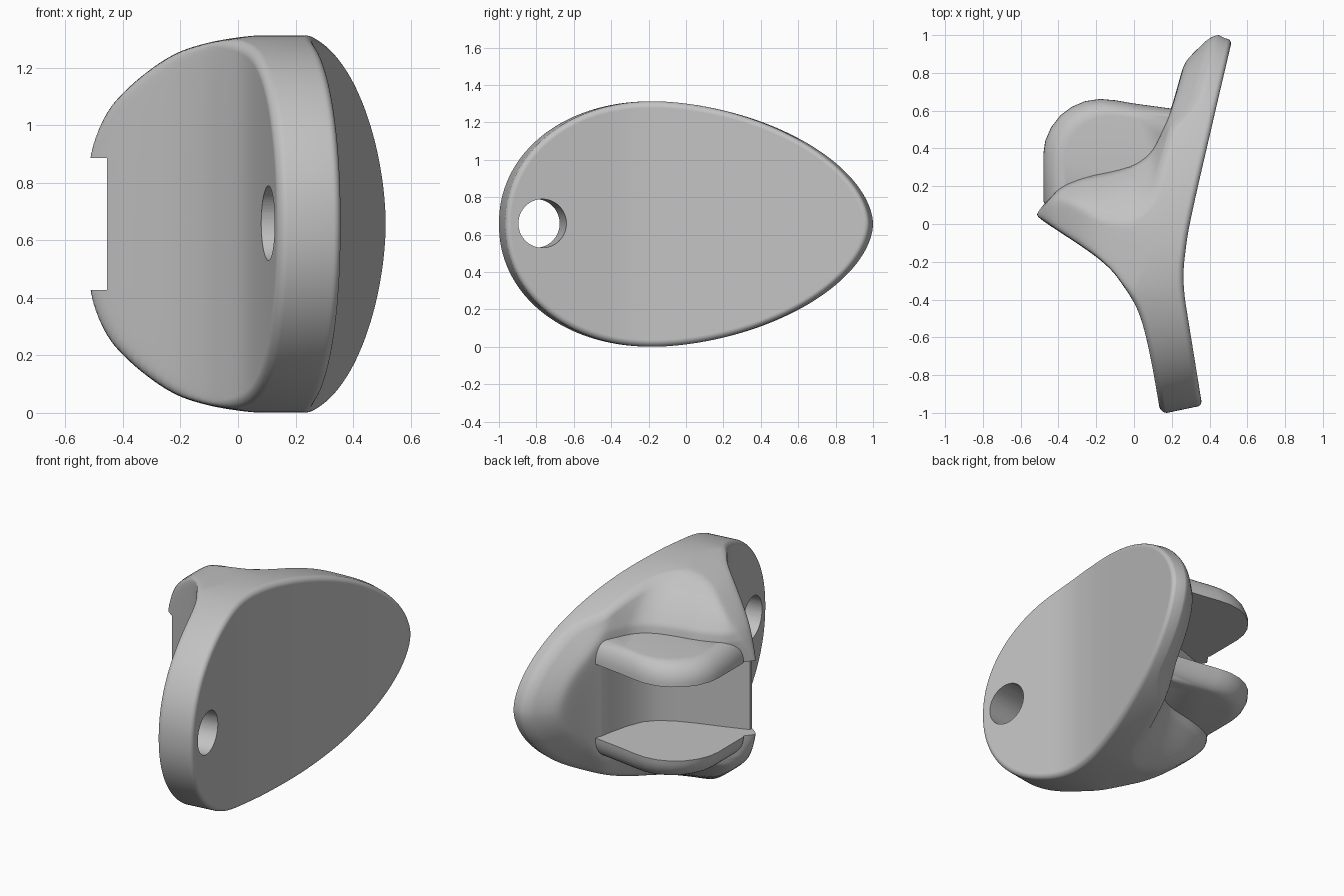
import bpy, bmesh, math
from mathutils import Matrix

cube = bpy.data.objects.get("Cube")
if cube:
    bpy.data.objects.remove(cube, do_unlink=True)

MID = 0.657          # height of the horizontal symmetry plane
SLOT = 0.23          # half height of the slot
FILLET = 0.035

grey = bpy.data.materials.new("satin grey")
grey.use_nodes = True
grey.diffuse_color = (0.54, 0.54, 0.54, 1)
grey.node_tree.nodes["Principled BSDF"].inputs["Base Color"].default_value = (0.54, 0.54, 0.54, 1)


def slope(points, i):
    (a, p), (b, q) = points[max(i - 1, 0)], points[min(i + 1, len(points) - 1)]
    return (q - p) / (b - a)


def interp(points, v):
    # smooth curve through the points
    if v <= points[0][0]:
        return points[0][1]
    for i, ((a, p), (b, q)) in enumerate(zip(points, points[1:])):
        if v <= b:
            w, s = b - a, (v - a) / (b - a)
            m, n = slope(points, i) * w, slope(points, i + 1) * w
            return p + s * (m + s * (3 * (q - p) - 2 * m - n + s * (m + n - 2 * (q - p))))
    return points[-1][1]


def smooth_max(a, b, k=0.03):
    return 0.5 * (a + b + math.sqrt((a - b) ** 2 + k * k)) - k * 0.1


def to_object(name, bm):
    bmesh.ops.recalc_face_normals(bm, faces=bm.faces)
    mesh = bpy.data.meshes.new(name)
    bm.to_mesh(mesh)
    bm.free()
    mesh.materials.append(grey)
    ob = bpy.data.objects.new(name, mesh)
    bpy.context.collection.objects.link(ob)
    return ob


def bridge(bm, a, b):
    for j in range(len(a)):
        k = (j + 1) % len(a)
        bm.faces.new((a[j], a[k], b[k], b[j]))


def stack(layers):
    # closed solid through a list of (profile, z) layers
    bm = bmesh.new()
    rows = [[bm.verts.new((x, y, z)) for x, y in profile] for profile, z in layers]
    for a, b in zip(rows, rows[1:]):
        bridge(bm, a, b)
    bm.faces.new(rows[0])
    bm.faces.new(rows[-1])
    return bm


def smooth(ob, angle):
    bpy.ops.object.select_all(action='DESELECT')
    ob.select_set(True)
    bpy.context.view_layer.objects.active = ob
    bpy.ops.object.shade_smooth_by_angle(angle=math.radians(angle))


# Plan profiles: (y, x) for the plate face, front slope and rear scoop
PLATE = [(-1, .367), (-.5, .286), (-.38, .268), (-.28, .262), (-.18, .268), (0, .295), (.5, .408), (1, .525)]
FRONT = [(-1, .148), (-.75, .104), (-.6, .072), (-.5, .044), (-.42, .01), (-.33, -.047),
         (-.24, -.117), (-.15, -.225), (.05, -.53)]
SCOOP = [(0, -.6), (.06, -.52), (.13, -.45), (.2, -.37), (.25, -.24), (.28, -.1), (.31, 0),
         (.37, .085), (.45, .135), (.61, .2), (.87, .27), (1, .3)]
# How far the scoop moves forward with distance from the symmetry plane
LEAN = [(.36, 0), (.42, .02), (.55, .14), (.65, .3)]
# Crown of the wedge: (distance from the symmetry plane, x)
CROWN = [(SLOT, -.53), (.365, -.465), (.435, -.415), (.525, -.315), (.595, -.205), (.63, -.1), (.65, 0), (.66, .08)]


def outline(angle):
    c, s = math.cos(angle), math.sin(angle)
    n, a = (1.8, 1.18) if c > 0 else (2.1, .82)
    return (math.copysign(a * abs(c) ** (2 / n), c),
            math.copysign(.656 * abs(s) ** (2 / n), s))


def fillet(e):
    return FILLET - math.sqrt(FILLET ** 2 - (FILLET - e) ** 2) if e < FILLET else 0


def rear_x(y, t, e):
    x = smooth_max(interp(FRONT, y), interp(CROWN, t))
    x = smooth_max(x, interp(SCOOP, y + interp(LEAN, t)))
    rim = interp(PLATE, y) - .11 - .85 * e - 3 * max(0, .7 - y) ** 2
    return smooth_max(x, rim) + fillet(e)


# Egg-shaped plate with its wedge, as two surfaces joined at the rim
RINGS, STEPS = 120, 240
bm = bmesh.new()
loops = {}
for side in (0, 1):
    for i in range(RINGS + 1):
        r = 1 - (1 - i / RINGS) ** 1.4
        row = []
        for j in range(STEPS):
            u, v = outline((j + .5) * math.tau / STEPS)
            y, z, e = -.18 + u * r, v * r, (1 - r) * math.hypot(u, v)
            if side:
                y *= .968 if y < 0 else .982      # rim leans in towards the plate face
                x = interp(PLATE, y) - fillet(e)
            else:
                x = rear_x(y, abs(z), e)
            row.append(bm.verts.new((x, y, MID + z)))
        loops[side, i] = row
for side in (0, 1):
    for i in range(RINGS):
        bridge(bm, loops[side, i], loops[side, i + 1])
bridge(bm, loops[0, RINGS], loops[1, RINGS])
bmesh.ops.remove_doubles(bm, verts=loops[0, 0] + loops[1, 0], dist=1e-5)
body = to_object("plate_body", bm)

# Slot cutter with a curved inner wall
WALL = [(-.75, -.15), (-.455, -.15), (-.455, .02), (-.3, .075), (-.15, .125), (-.05, .165), (.04, .215),
        (.1, .28), (.14, .38), (.17, .5), (.19, .62), (.19, .9), (-.75, .9)]
slot = to_object("slot_cutter", stack([(WALL, MID - SLOT), (WALL, MID + SLOT)]))

# Round hole cutter, square to the bent end of the plate
bm = bmesh.new()
bmesh.ops.create_cone(bm, cap_ends=True, segments=64, radius1=.13, radius2=.13, depth=1,
                      matrix=Matrix.Translation((.22, -.785, MID + .003))
                      @ Matrix.Rotation(math.radians(9), 4, 'Z') @ Matrix.Rotation(math.pi / 2, 4, 'Y'))
hole = to_object("hole_cutter", bm)

bpy.context.view_layer.objects.active = body
for cutter in (slot, hole):
    cutter.hide_render = True
    mod = body.modifiers.new(cutter.name, 'BOOLEAN')
    mod.operation, mod.solver, mod.object = 'DIFFERENCE', 'EXACT', cutter
    bpy.ops.object.modifier_apply(modifier=mod.name)
    bpy.data.objects.remove(cutter, do_unlink=True)
smooth(body, 35)

# Upper and lower flanges either side of the slot, rounded off on the outside
FLANGE = [(.22, .608), (0, .638), (-.1, .655), (-.18, .662), (-.26, .65), (-.33, .62), (-.39, .575),
          (-.44, .51), (-.47, .44), (-.48, .37), (-.48, .12), (-.45, .06),
          (-.1, .08), (.15, .23), (.25, .45)]
for name, sign in (("upper_flange", 1), ("lower_flange", -1)):
    layers = []
    for i in range(9):
        a = math.pi / 2 * i / 8
        k = 1 - .19 * (1 - math.cos(a))
        layers.append(([(.1 + (x - .1) * k, .2 + (y - .2) * k) for x, y in FLANGE],
                       MID + sign * (SLOT + .13 * math.sin(a))))
    smooth(to_object(name, stack(layers)), 50)
